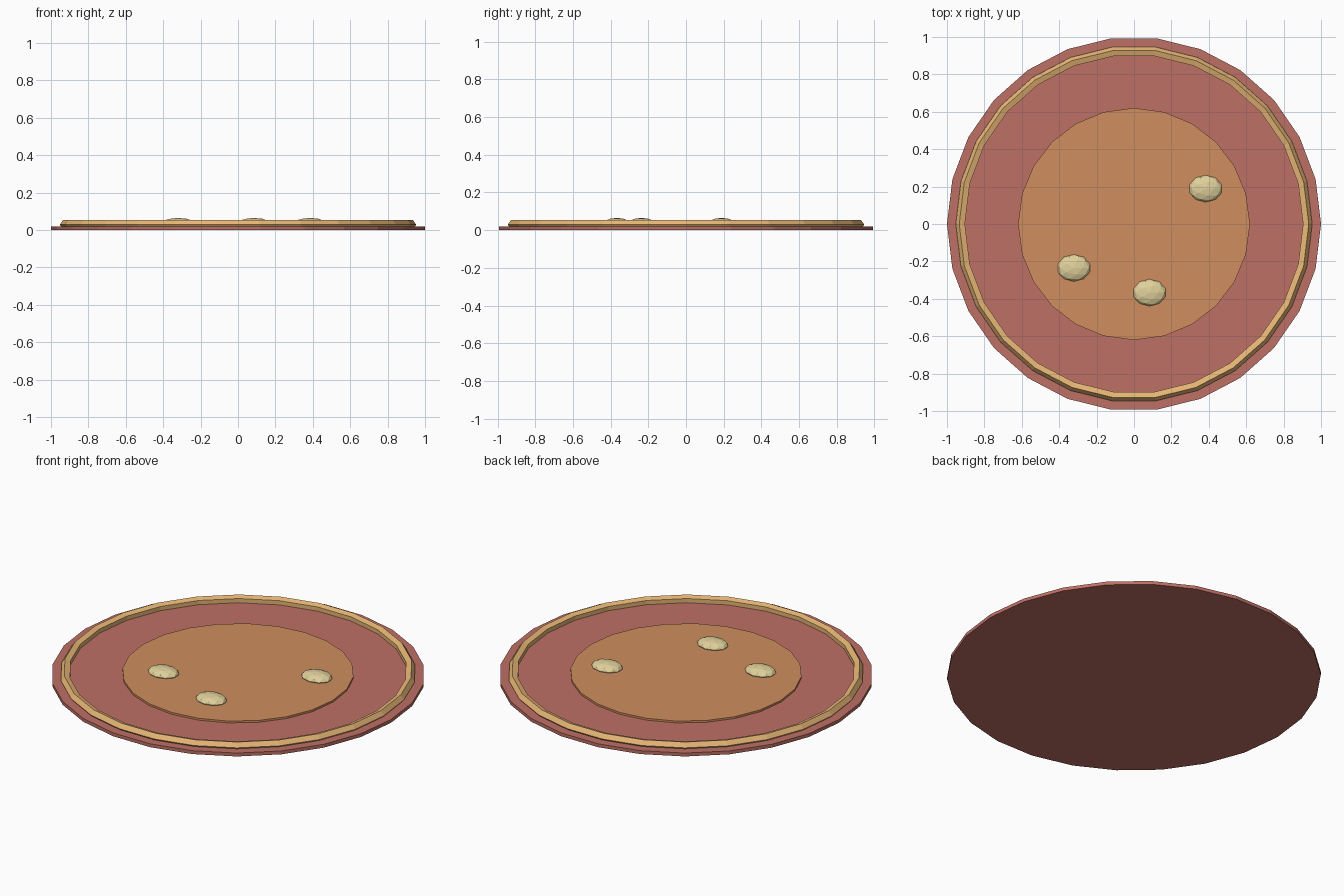
import bpy
from math import pi

if "Cube" in bpy.data.objects:
    bpy.data.objects.remove(bpy.data.objects["Cube"])


def finish(name, color):
    obj = bpy.context.object
    obj.name = name
    mat = bpy.data.materials.get(color[0]) or bpy.data.materials.new(color[0])
    mat.diffuse_color = (*color[1], 1)
    mat.use_nodes = True
    mat.node_tree.nodes["Principled BSDF"].inputs["Base Color"].default_value = mat.diffuse_color
    obj.data.materials.append(mat)
    return obj


def disc(name, sides, radius, z0, z1, color):
    # rotated so a corner lies on +x
    bpy.ops.mesh.primitive_cylinder_add(vertices=sides, radius=radius, depth=z1 - z0,
                                        location=(0, 0, (z0 + z1) / 2),
                                        rotation=(0, 0, -pi / 2))
    return finish(name, color)


RED = ("red", (0.51, 0.16, 0.13))
ORANGE = ("orange", (0.63, 0.27, 0.115))
GOLD = ("gold", (0.80, 0.47, 0.18))
CREAM = ("cream", (0.75, 0.64, 0.33))

# flat base and raised centre
disc("base_plate", 26, 1.0, 0.0, 0.02, RED)
disc("centre_disc", 24, 0.62, 0.015, 0.031, ORANGE)

# rim ring
bpy.ops.mesh.primitive_torus_add(major_segments=26, minor_segments=5,
                                 major_radius=0.926, minor_radius=0.027,
                                 location=(0, 0, 0.029))
finish("rim_ring", GOLD)

# flattened pebbles
for i, (x, y) in enumerate([(0.383, 0.189), (-0.322, -0.235), (0.083, -0.367)]):
    bpy.ops.mesh.primitive_ico_sphere_add(subdivisions=2, radius=1, location=(x, y, 0.035))
    bpy.context.object.scale = (0.09, 0.072, 0.03)
    finish(f"pebble_{i + 1}", CREAM)
